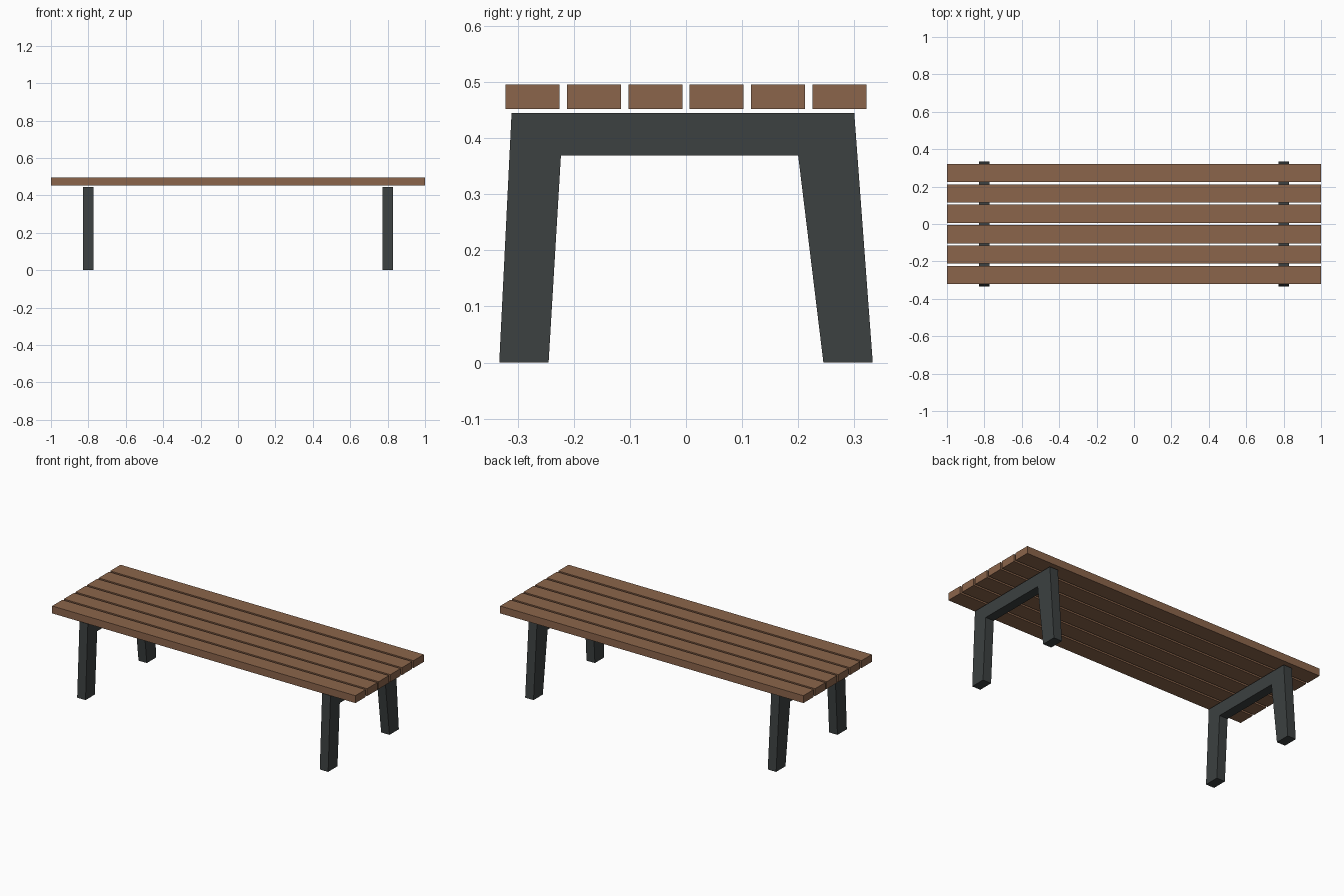
import bpy, bmesh

if "Cube" in bpy.data.objects:
    bpy.data.objects.remove(bpy.data.objects["Cube"])


def material(name, rgb):
    m = bpy.data.materials.new(name)
    m.diffuse_color = (*rgb, 1)
    m.use_nodes = True
    m.node_tree.nodes["Principled BSDF"].inputs["Base Color"].default_value = m.diffuse_color
    return m


def extrude_profile(name, profile, x0, x1, mat):
    # Extrude a closed (y, z) outline along x
    bm = bmesh.new()
    face = bm.faces.new([bm.verts.new((x0, y, z)) for y, z in profile])
    ext = bmesh.ops.extrude_face_region(bm, geom=[face])
    moved = [v for v in ext["geom"] if isinstance(v, bmesh.types.BMVert)]
    bmesh.ops.translate(bm, verts=moved, vec=(x1 - x0, 0, 0))
    bmesh.ops.recalc_face_normals(bm, faces=bm.faces)
    mesh = bpy.data.meshes.new(name)
    bm.to_mesh(mesh)
    bm.free()
    mesh.materials.append(mat)
    ob = bpy.data.objects.new(name, mesh)
    bpy.context.collection.objects.link(ob)
    return ob


wood = material("brown wood", (0.26, 0.13, 0.07))
metal = material("dark grey metal", (0.045, 0.052, 0.052))

# Seat slats
pitch, width = 0.1094, 0.0965
for i in range(6):
    c = (i - 2.5) * pitch
    y0, y1 = c - width / 2, c + width / 2
    extrude_profile(f"seat_slat_{i + 1}",
                    [(y0, 0.452), (y1, 0.452), (y1, 0.496), (y0, 0.496)],
                    -1.0, 1.0, wood)

# Leg frames: splayed arch outline, one near each end
arch = [(-0.333, 0), (-0.245, 0), (-0.223, 0.369), (0.2, 0.369),
        (0.245, 0), (0.333, 0), (0.3, 0.445), (-0.311, 0.445)]
for side, x in (("left", -0.8), ("right", 0.8)):
    extrude_profile(f"{side}_leg_frame", arch, x - 0.0275, x + 0.0275, metal)
